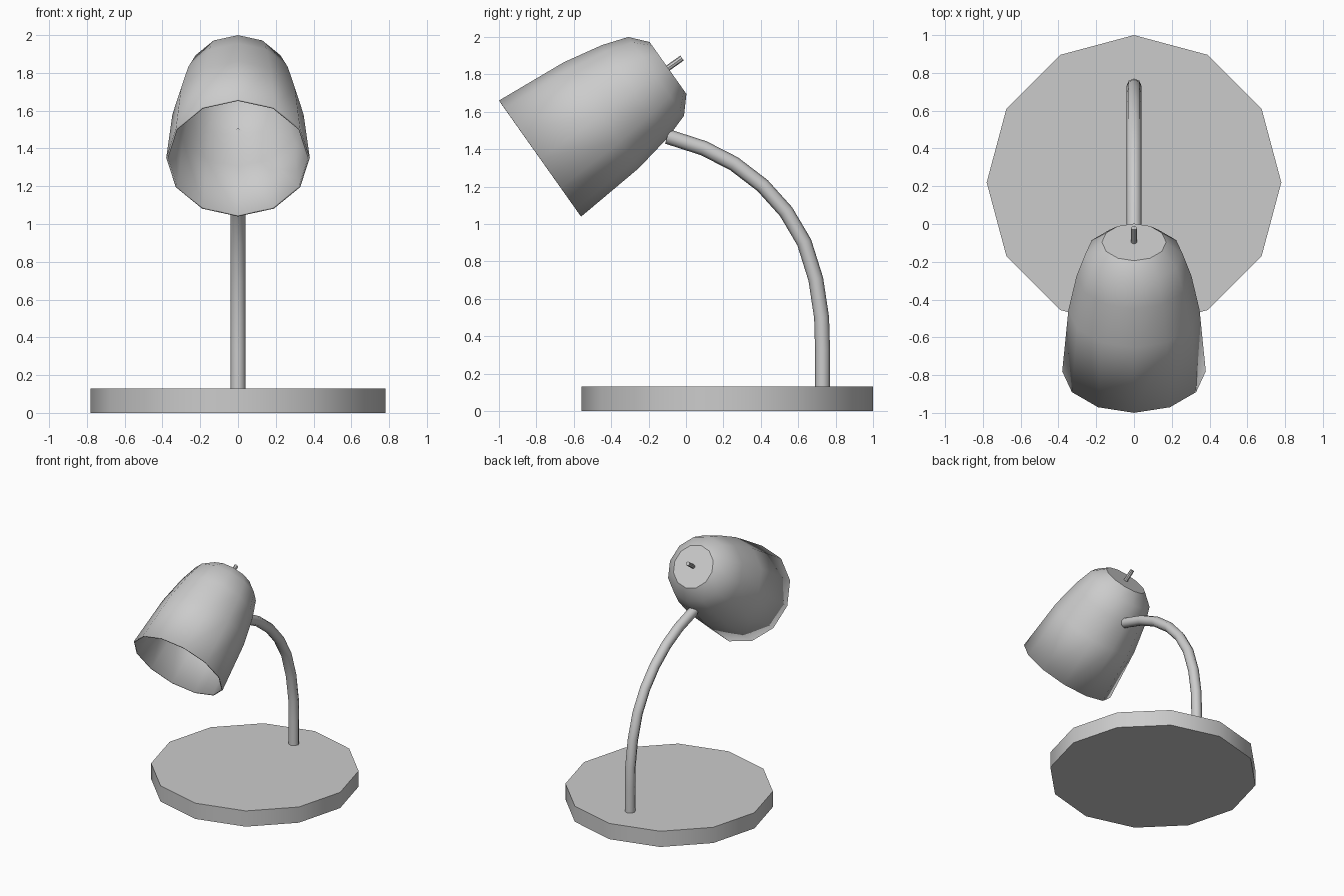
import bpy, bmesh
from math import sin, cos, pi, radians
from mathutils import Vector, Matrix

if "Cube" in bpy.data.objects:
    bpy.data.objects.remove(bpy.data.objects["Cube"])

TILT = radians(-54.7)          # the shade axis leans up and back
MOUTH = Vector((0, -0.78, 1.35))


def smooth(ob, angle=40):
    bpy.ops.object.select_all(action='DESELECT')
    ob.select_set(True)
    bpy.context.view_layer.objects.active = ob
    bpy.ops.object.shade_smooth_by_angle(angle=radians(angle))


def lathe(name, profile, sides, matrix, cap_start=True, cap_end=True):
    """Spin (radius, height) pairs around local z."""
    bm = bmesh.new()
    rings = [[bm.verts.new((r * cos(2 * pi * i / sides), r * sin(2 * pi * i / sides), h))
              for i in range(sides)] for r, h in profile]
    for a, b in zip(rings, rings[1:]):
        for i in range(sides):
            j = (i + 1) % sides
            bm.faces.new((a[i], a[j], b[j], b[i]))
    if cap_start:
        bm.faces.new(rings[0][::-1])
    if cap_end:
        bm.faces.new(rings[-1])
    bm.transform(matrix)
    me = bpy.data.meshes.new(name)
    bm.to_mesh(me)
    bm.free()
    ob = bpy.data.objects.new(name, me)
    bpy.context.collection.objects.link(ob)
    smooth(ob)
    return ob


# Round base
lathe("base", [(0.78, 0), (0.78, 0.13)], 12, Matrix.Translation((0, 0.22, 0)))

# Curved neck
path = [(0.73, 0.125), (0.73, 0.33), (0.725, 0.50), (0.694, 0.705), (0.632, 0.902),
        (0.535, 1.066), (0.41, 1.205), (0.257, 1.322), (0.095, 1.405), (-0.10, 1.468)]
curve = bpy.data.curves.new("neck", 'CURVE')
curve.dimensions = '3D'
curve.bevel_depth = 0.04
curve.bevel_resolution = 2
curve.use_fill_caps = True
spline = curve.splines.new('POLY')
spline.points.add(len(path) - 1)
for p, (y, z) in zip(spline.points, path):
    p.co = (0, y, z, 1)
neck = bpy.data.objects.new("neck", curve)
bpy.context.collection.objects.link(neck)
bpy.ops.object.select_all(action='DESELECT')
neck.select_set(True)
bpy.context.view_layer.objects.active = neck
bpy.ops.object.convert(target='MESH')
smooth(bpy.context.view_layer.objects.active, 50)

# Bell-shaped shade, open at the mouth, with a thin wall
head = Matrix.Translation(MOUTH) @ Matrix.Rotation(TILT, 4, 'X')
shade = lathe("shade", [(0.38, 0), (0.347, 0.40), (0.304, 0.62), (0.258, 0.76), (0.17, 0.838)],
              12, head, cap_start=False)
wall = shade.modifiers.new("wall", 'SOLIDIFY')
wall.thickness = 0.01
wall.offset = -1

# Small switch on the back of the shade
lathe("switch", [(0.016, 0.83), (0.016, 0.93)], 8, head)
